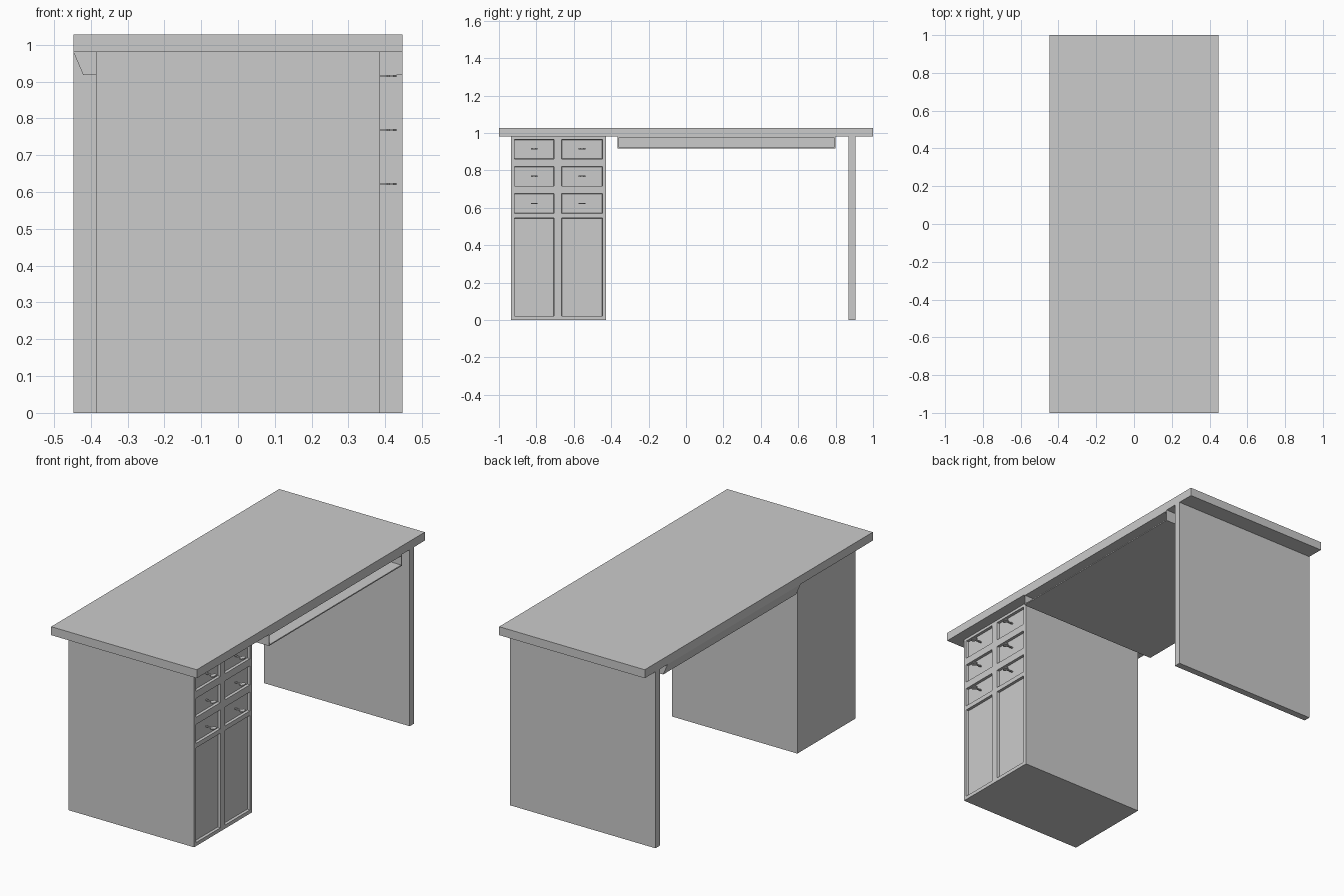
import bpy, bmesh
from mathutils import Vector

if "Cube" in bpy.data.objects:
    bpy.data.objects.remove(bpy.data.objects["Cube"])


def finish(bm, name):
    bmesh.ops.recalc_face_normals(bm, faces=bm.faces)
    me = bpy.data.meshes.new(name)
    bm.to_mesh(me)
    bm.free()
    ob = bpy.data.objects.new(name, me)
    bpy.context.collection.objects.link(ob)
    return ob


def box_bm(x, y, z):
    bm = bmesh.new()
    bmesh.ops.create_cube(bm, size=1)
    for v in bm.verts:
        v.co = Vector([lo + (c + 0.5) * (hi - lo) for c, (lo, hi) in zip(v.co, (x, y, z))])
    return bm


def box(name, x, y, z):
    return finish(box_bm(x, y, z), name)


# Desktop and side panel
box("desktop", (-0.447, 0.447), (-1, 1), (0.98, 1.027))
box("side_panel", (-0.447, 0.447), (0.868, 0.906), (0, 0.98))

# Cabinet with recessed drawer and door fronts
columns = [(-0.918, -0.705), (-0.665, -0.446)]
rows = [(0.02, 0.545), (0.57, 0.675), (0.715, 0.82), (0.86, 0.965)]
bm = box_bm((-0.385, 0.385), (-0.935, -0.427), (0, 0.98))
cuts = [((0, y, 0), (0, 1, 0)) for c in columns for y in c]
cuts += [((0, 0, z), (0, 0, 1)) for r in rows for z in r]
for co, no in cuts:
    bmesh.ops.bisect_plane(bm, geom=bm.verts[:] + bm.edges[:] + bm.faces[:],
                           plane_co=co, plane_no=no)
bm.normal_update()
fronts = []
for f in bm.faces:
    c = f.calc_center_median()
    if (f.normal.x > 0.9 and any(a < c.y < b for a, b in columns)
            and any(a < c.z < b for a, b in rows)):
        fronts.append(f)
bmesh.ops.inset_individual(bm, faces=fronts, thickness=0.003, depth=-0.014)
bmesh.ops.dissolve_limit(bm, angle_limit=0.01, verts=bm.verts, edges=bm.edges)
finish(bm, "drawer_cabinet")

# Drawer pulls: slim stem with a flattened crosspiece
for i, (y0, y1) in enumerate(columns):
    for j, z in enumerate((0.622, 0.768, 0.915)):
        y = (y0 + y1) / 2
        bm = bmesh.new()
        profile = [(0.368, 0.004), (0.405, 0.005), (0.412, 0.018), (0.422, 0.018), (0.43, 0.008)]
        side = [bm.verts.new((x, y + w, z - 0.003)) for x, w in profile]
        side += [bm.verts.new((x, y - w, z - 0.003)) for x, w in reversed(profile)]
        face = bm.faces.new(side)
        ext = bmesh.ops.extrude_face_region(bm, geom=[face])
        bmesh.ops.translate(bm, vec=(0, 0, 0.006),
                            verts=[g for g in ext["geom"] if isinstance(g, bmesh.types.BMVert)])
        finish(bm, f"drawer_pull_{i}_{j}")

# Open shelf under the desktop with a sloped back
bm = bmesh.new()
profile = [(-0.447, 0.98), (-0.42, 0.917), (0.447, 0.917), (0.447, 0.98)]
ends = [[bm.verts.new((x, y, z)) for x, z in profile] for y in (-0.367, 0.8)]
for e in ends:
    bm.faces.new(e)
for k in range(4):
    m = (k + 1) % 4
    bm.faces.new((ends[0][k], ends[0][m], ends[1][m], ends[1][k]))
bmesh.ops.recalc_face_normals(bm, faces=bm.faces)
bm.normal_update()
front = [f for f in bm.faces if f.normal.x > 0.9]
bmesh.ops.inset_region(bm, faces=front, thickness=0.009)
ext = bmesh.ops.extrude_discrete_faces(bm, faces=front)
bmesh.ops.translate(bm, vec=(-0.85, 0, 0), verts=ext["faces"][0].verts[:])
finish(bm, "under_desk_shelf")
